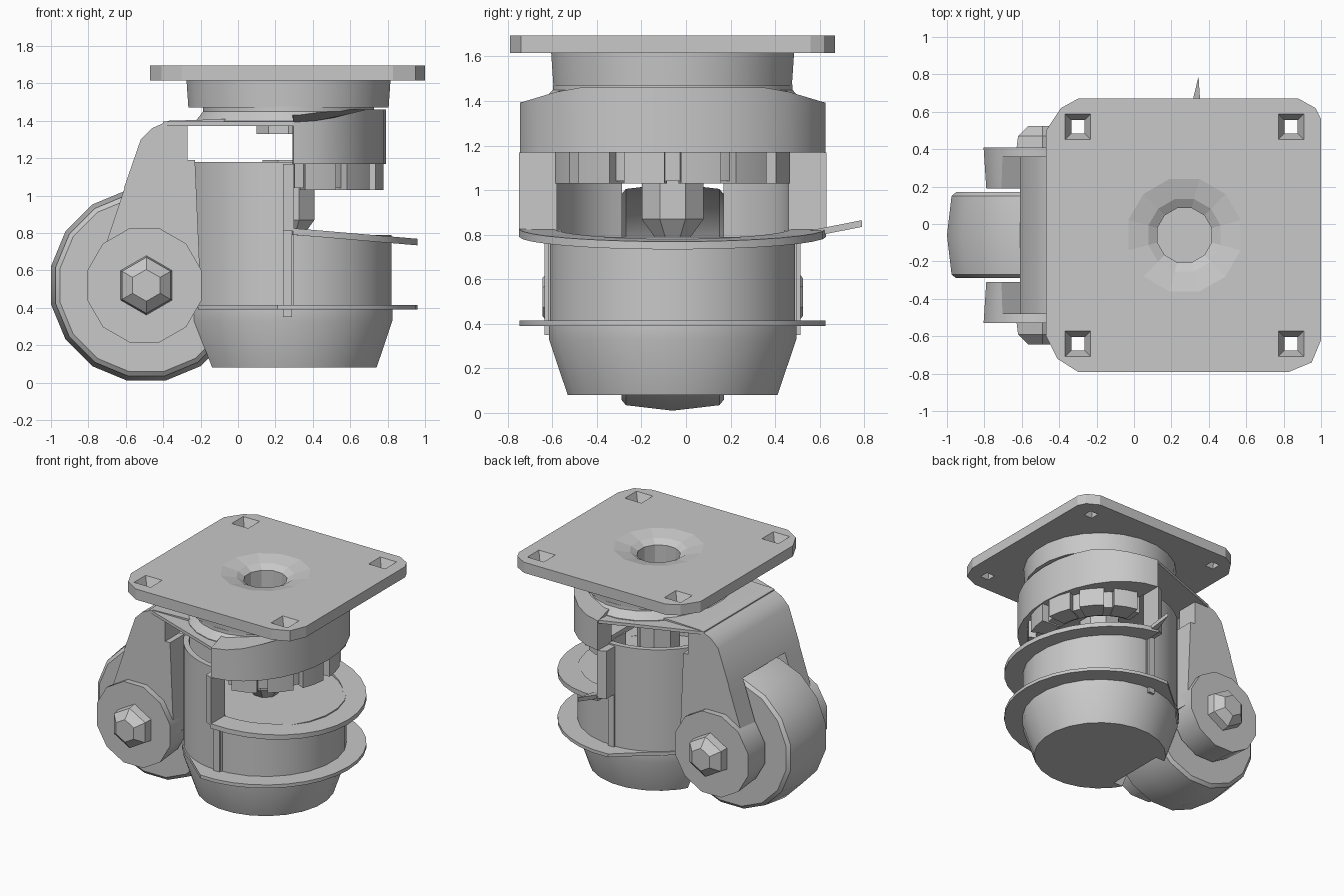
import bpy, bmesh, math
from mathutils import Vector

if "Cube" in bpy.data.objects:
    bpy.data.objects.remove(bpy.data.objects["Cube"])

CX, CY = 0.27, -0.06          # swivel axis
AX, AZ = -0.49, 0.52          # wheel axle

steel = bpy.data.materials.new("grey_steel")
steel.use_nodes = True
grey = (0.58, 0.58, 0.58, 1)
steel.diffuse_color = grey
steel.node_tree.nodes["Principled BSDF"].inputs["Base Color"].default_value = grey


def finish(name, bm):
    bmesh.ops.recalc_face_normals(bm, faces=bm.faces)
    mesh = bpy.data.meshes.new(name)
    bm.to_mesh(mesh)
    bm.free()
    mesh.materials.append(steel)
    ob = bpy.data.objects.new(name, mesh)
    bpy.context.collection.objects.link(ob)
    bpy.ops.object.select_all(action='DESELECT')
    ob.select_set(True)
    bpy.context.view_layer.objects.active = ob
    bpy.ops.object.shade_smooth_by_angle(angle=math.radians(35))
    return ob


def extrude(name, outline, low, high, axis='z'):
    """Prism of an outline: (x, y) along z, or (x, z) along y."""
    bm = bmesh.new()
    place = (lambda a, b, c: (a, b, c)) if axis == 'z' else (lambda a, b, c: (a, c, b))
    face = bm.faces.new([bm.verts.new(place(a, b, low)) for a, b in outline])
    new = bmesh.ops.extrude_face_region(bm, geom=[face])["geom"]
    move = Vector(place(0, 0, high - low))
    bmesh.ops.translate(bm, vec=move, verts=[v for v in new if isinstance(v, bmesh.types.BMVert)])
    return finish(name, bm)


def lathe(name, profile, centre=(CX, CY, 0), axis='z', sides=24, scale_y=1):
    """Closed solid of (radius, height) rings."""
    bm = bmesh.new()
    rings = []
    for r, h in profile:
        ring = []
        for i in range(sides):
            t = math.tau * (i + 0.5) / sides
            p = Vector((r * math.cos(t), scale_y * r * math.sin(t), h))
            if axis == 'y':
                p = Vector((p.x, p.z, p.y))
            ring.append(bm.verts.new(p + Vector(centre)))
        rings.append(ring)
    for low, high in zip(rings, rings[1:]):
        for i in range(sides):
            j = (i + 1) % sides
            bm.faces.new((low[i], low[j], high[j], high[i]))
    bm.faces.new(rings[0])
    bm.faces.new(rings[-1])
    return finish(name, bm)


def arc(r, a0, a1, steps=12, sy=1):
    angles = [math.radians(a0 + (a1 - a0) * i / steps) for i in range(steps + 1)]
    return [(CX + r * math.cos(t), CY + sy * r * math.sin(t)) for t in angles]


def sector(outer, inner, a0, a1, steps=12, sy=1):
    return arc(outer, a0, a1, steps, sy) + arc(inner, a1, a0, steps, sy)


def cut(target, cutter):
    cutter.hide_render = True
    cutter.hide_viewport = True
    cutter.data.shade_flat()
    mod = target.modifiers.new("cut", 'BOOLEAN')
    mod.operation = 'DIFFERENCE'
    mod.solver = 'EXACT'
    mod.object = cutter


# Top plate with clipped corners, flared bolt holes and a dished centre
plate = extrude("top_plate", [
    (-0.47, -0.6), (-0.41, -0.72), (-0.3, -0.79), (0.83, -0.79), (0.95, -0.74), (1, -0.62),
    (1, 0.56), (0.97, 0.62), (0.88, 0.67), (-0.3, 0.67), (-0.39, 0.62), (-0.47, 0.5)], 1.615, 1.695)
plate.data.shade_flat()
collar = lathe("swivel_collar", [(0.54, 1.47), (0.55, 1.616)])
cup = lathe("centre_cup", [(0.18, 1.33), (0.18, 1.48)], sides=10)
for sx in (-1, 1):
    for sy in (-1, 1):
        hole = lathe("bolt_hole_cutter", [(0.05, 1.5), (0.05, 1.62), (0.1, 1.7), (0.1, 1.8)],
                     (CX + 0.57 * sx, CY + 0.58 * sy, 0), sides=4)
        cut(plate, hole)

# Sheet joining the fork arms over the wheel, widening into a crown under the bearing cover
bridge = extrude("fork_bridge", [
    (-0.61, 1.04), (-0.52, 1.3), (-0.46, 1.36), (-0.37, 1.4), (0.3, 1.42),
    (0.3, 1.375), (-0.33, 1.375), (-0.45, 1.27), (-0.56, 1.04)], CY - 0.42, CY + 0.42, 'y')
crown = extrude("fork_crown", [
    (-0.4, CY - 0.42), (0.3, CY - 0.68), (0.3, CY + 0.68), (-0.4, CY + 0.42)], 1.372, 1.395)
cover = lathe("bearing_cover", [(0.5, 1.38), (0.5, 1.4), (0.46, 1.45), (0.46, 1.475)], scale_y=1.18)
dish = lathe("dish_cutter", [(0.15, 1.35), (0.15, 1.64), (0.2, 1.67), (0.32, 1.697), (0.32, 1.8)], sides=12)
for part in (plate, collar, cup, bridge, crown, cover):
    cut(part, dish)

# Swivel band, its top sloping down at both ends
band = extrude("swivel_band", sector(0.52, 0.4, -87, 87, 14, 1.32), 1.17, 1.46)
for v in band.data.vertices:
    if v.co.z > 1.4:
        v.co.z -= 0.3 * max(0, abs(v.co.y - CY) - 0.46)
extrude("band_underside", arc(0.5, -86, 86, 12, 1.25), 1.17, 1.21)

# Adjusting teeth hanging below the band
for k in range(6):
    a = -80 + 28 * k
    extrude("adjuster_tooth", sector(0.51, 0.36, a, a + 20, 2, 1.05), 1.03, 1.18)
extrude("adjuster_ring", sector(0.46, 0.34, -86, 86, 12, 1.05), 1.04, 1.18)
lathe("adjuster_stem", [(0.08, 0.78), (0.15, 0.87), (0.15, 1.19)], sides=8)

# Foot: tapered pad and drum, notched for the wheel
pad = lathe("foot_pad", [(0.475, 0.08), (0.56, 0.33), (0.56, 0.4)])
drum = lathe("foot_drum", [(0.555, 0.4), (0.555, 0.79)])
notch = extrude("wheel_notch_cutter", [
    (-0.5, CY - 0.235), (-0.06, CY - 0.235), (-0.06, CY + 0.235), (-0.5, CY + 0.235)], -0.1, 0.7)
cut(pad, notch)
cut(drum, notch)

# Flanges: the lower one fades into the drum, the upper one tilts down
lower = arc(0.57, -148, -120, 3) + arc(0.69, -95, 95, 18) + arc(0.57, 120, 148, 3)
extrude("lower_flange", lower, 0.39, 0.415)
upper = extrude("upper_flange", sector(0.69, 0.53, -88, 88, 16), 0.79, 0.825)
for v in upper.data.vertices:
    v.co.z -= 0.085 * max(0, v.co.x - 0.3)
tab = extrude("flange_tab", [(0.29, 0.56), (0.36, 0.56), (0.345, 0.79)], 0.79, 0.82)
for v in tab.data.vertices:
    v.co.z += 0.045 * (v.co.y > 0.7)

# Curved housing walls with a slot for the wheel, and edge ribs
for s, side in ((1, "back"), (-1, "front")):
    extrude(side + "_housing_wall", sector(0.56, 0.52, 87 * s, 154 * s), 0.4, 1.18)
    rib = [(x, CY + s * y) for x, y in ((0.24, 0.53), (0.3, 0.53), (0.3, 0.69), (0.24, 0.66))]
    extrude(side + "_rib", rib, 0.81, 1.17)
    low_rib = [(x, CY + s * y) for x, y in ((0.24, 0.5), (0.29, 0.5), (0.29, 0.575), (0.24, 0.575))]
    extrude(side + "_low_rib", low_rib, 0.35, 0.82)

    # Fork arm, hub disc and axle nut
    y = sorted((CY + s * 0.25, CY + s * 0.42))
    extrude(side + "_fork_arm", [
        (-0.72, 0.7), (-0.62, 1.0), (-0.52, 1.3), (-0.46, 1.36), (-0.37, 1.4), (-0.27, 1.4),
        (-0.27, 1.19), (-0.23, 1.19), (-0.2, 0.5), (-0.5, 0.45)], y[0], y[1], 'y')
    lathe(side + "_hub", [(0.3, s * 0.25), (0.315, s * 0.47)], (AX - 0.01, CY, AZ), 'y', 12)
    lathe(side + "_axle_nut", [(0.16, s * 0.46), (0.15, s * 0.53), (0.085, s * 0.585)],
          (AX, CY, AZ), 'y', 6)

# Wheel with a crowned tread, left open where the housing hides it
wheel = lathe("wheel", [(0.47, -0.23), (0.495, -0.21), (0.52, 0), (0.495, 0.21), (0.47, 0.23)],
              (AX, CY, AZ), 'y', 16)
bm = bmesh.new()
bm.from_mesh(wheel.data)
hidden = [f for f in bm.faces if len(f.verts) == 4
          and f.calc_center_median().x > AX + 0.15 and f.calc_center_median().z > AZ + 0.05]
bmesh.ops.delete(bm, geom=hidden, context='FACES')
bm.to_mesh(wheel.data)
bm.free()
lathe("axle", [(0.1, -0.4), (0.1, 0.4)], (AX, CY, AZ), 'y', 8)
